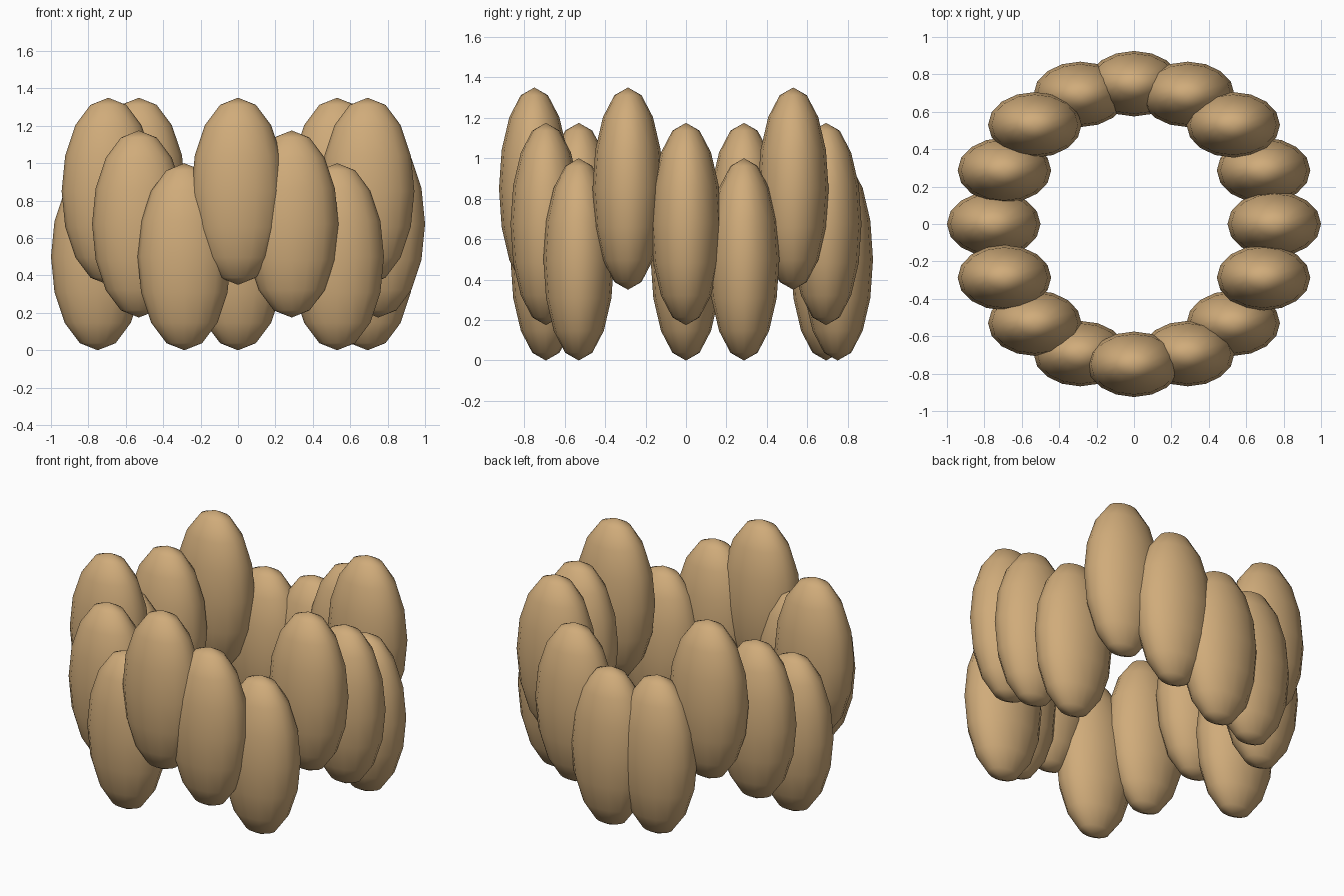
import bpy
import math

cube = bpy.data.objects.get("Cube")
if cube:
    bpy.data.objects.remove(cube, do_unlink=True)

COUNT = 16
RING_RADIUS = 0.75
HALF_SIZE = (0.25, 0.175, 0.5)
STEP = 0.175

# Single tan colour
tan = bpy.data.materials.new("warm_tan")
tan.use_nodes = True
colour = (0.63, 0.41, 0.195, 1.0)
tan.diffuse_color = colour
bsdf = next(n for n in tan.node_tree.nodes if n.type == 'BSDF_PRINCIPLED')
bsdf.inputs["Base Color"].default_value = colour


def add_pod(index):
    """One upright egg-shaped pod, placed clockwise from the back."""
    angle = index * math.tau / COUNT
    height = HALF_SIZE[2] + STEP * (index % 3)
    bpy.ops.mesh.primitive_uv_sphere_add(
        segments=16, ring_count=8, radius=1.0,
        location=(RING_RADIUS * math.sin(angle),
                  RING_RADIUS * math.cos(angle), height))
    pod = bpy.context.object
    pod.name = f"pod_{index + 1}"
    pod.scale = HALF_SIZE
    bpy.ops.object.transform_apply(location=False, rotation=False, scale=True)
    bpy.ops.object.shade_smooth()
    pod.data.materials.append(tan)


# Ring of pods stepping through three heights
for i in range(COUNT):
    add_pod(i)
